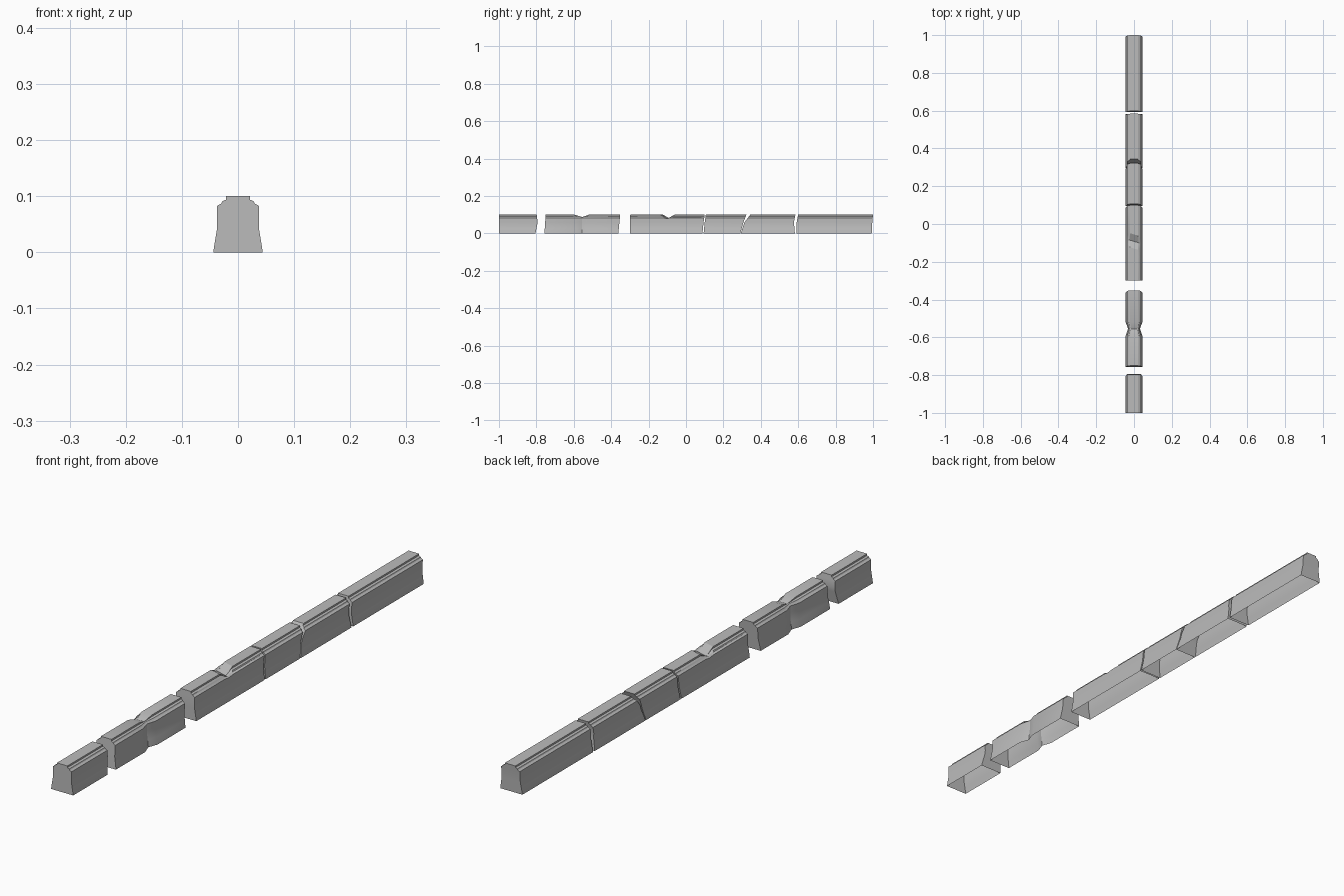
import bpy
import bmesh

cube = bpy.data.objects.get("Cube")
if cube:
    bpy.data.objects.remove(cube, do_unlink=True)

stone = bpy.data.materials.new("grey stone")
stone.use_nodes = True
COLOUR = (0.5, 0.5, 0.5, 1)
stone.diffuse_color = COLOUR
stone.node_tree.nodes["Principled BSDF"].inputs["Base Color"].default_value = COLOUR

# Half outline of the moulding, from foot to crown (half width, height)
HALF = [(.044, 0), (.043, .008), (.040, .026), (.037, .044), (.037, .06), (.037, .083),
        (.030, .087), (.028, .091), (.021, .094), (.021, .1)]
OUTLINE = HALF + [(-x, z) for x, z in reversed(HALF)]
MID, TOP = .06, .1


def section(bm, low, mid, high, squeeze=1.0, limit=TOP, skew=0.0):
    """One cross-section; y varies with height so broken ends can lean."""
    ring = []
    for x, z in OUTLINE:
        if z < MID:
            y = low + (mid - low) * z / MID
        else:
            y = mid + (high - mid) * (z - MID) / (TOP - MID)
        ring.append(bm.verts.new((x * squeeze, y + skew * x, min(z, limit))))
    return ring


def wall_piece(name, sections):
    """Loft the sections, close both ends, leave the underside open."""
    bm = bmesh.new()
    rings = [section(bm, *s) for s in sections]
    n = len(OUTLINE)
    for a, b in zip(rings, rings[1:]):
        for i in range(n - 1):
            bm.faces.new((a[i], a[i + 1], b[i + 1], b[i]))
    for ring, flip in ((rings[0], True), (rings[-1], False)):
        for i in range(n // 2 - 1):
            quad = [ring[i], ring[i + 1], ring[n - 2 - i], ring[n - 1 - i]]
            bm.faces.new(quad[::-1] if flip else quad)
    bmesh.ops.recalc_face_normals(bm, faces=bm.faces)
    # Outward check on the end wall facing the front
    bm.faces.ensure_lookup_table()
    if bm.faces[(len(rings) - 1) * (n - 1)].normal.y > 0:
        bmesh.ops.reverse_faces(bm, faces=bm.faces)
    mesh = bpy.data.meshes.new(name)
    bm.to_mesh(mesh)
    bm.free()
    mesh.materials.append(stone)
    obj = bpy.data.objects.new(name, mesh)
    bpy.context.collection.objects.link(obj)
    bpy.ops.object.select_all(action='DESELECT')
    obj.select_set(True)
    bpy.context.view_layer.objects.active = obj
    bpy.ops.object.shade_smooth_by_angle(angle=.5)


# Front end block
wall_piece("front_block", [(-1, -1, -1), (-.805, -.793, -.798)])
# Cracked block, pinched at the waist
wall_piece("pinched_block", [
    (-.757, -.753, -.75), (-.59, -.59, -.595),
    (-.555, -.555, -.555, .72, .088), (-.52, -.52, -.52), (-.362, -.356, -.352)])
# Block with a chip in its crown
wall_piece("chipped_block", [
    (-.3, -.3, -.298), (-.1, -.1, -.13, 1, TOP, -.3),
    (-.095, -.095, -.092, 1, .08, -.3), (-.09, -.09, -.055, 1, TOP, -.3), (.088, .094, .1)])
# Blocks either side of the slanting crack
wall_piece("middle_block", [(.094, .1, .106), (.29, .307, .323)])
wall_piece("slanted_block", [(.293, .313, .343), (.582, .577, .585)])
# Long back end block
wall_piece("back_block", [(.592, .592, .599), (.993, .996, 1)])
